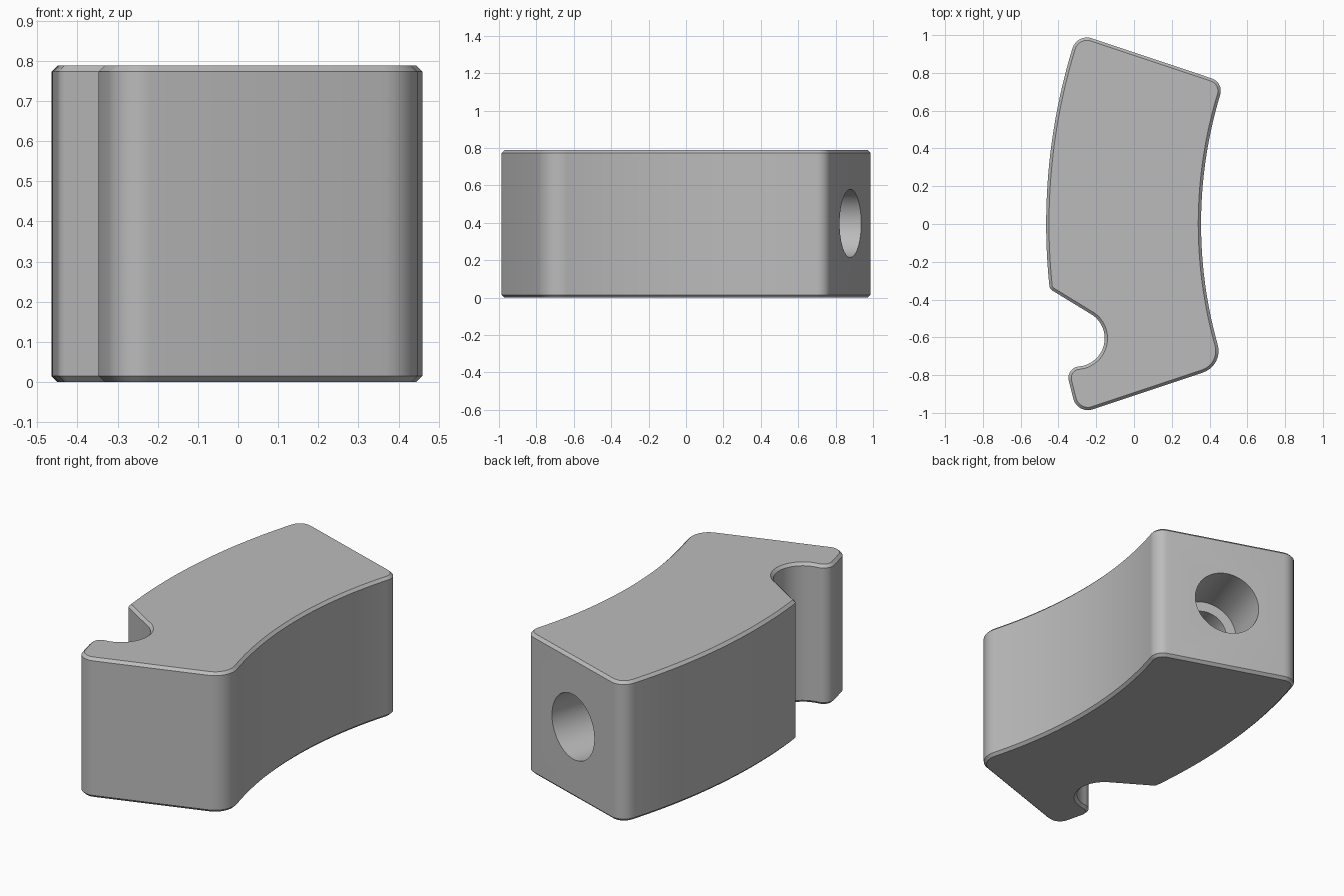
import bpy, bmesh
from math import sin, cos, tan, radians, pi
from mathutils import Vector

if "Cube" in bpy.data.objects:
    bpy.data.objects.remove(bpy.data.objects["Cube"], do_unlink=True)

HEIGHT, CHAMFER = 0.788, 0.015
RING_X, R_OUT, R_IN, HALF = 2.715, 3.18, 2.36, 18.5  # ring segment

grey = bpy.data.materials.new("plain grey")
grey.use_nodes = True
colour = (0.5, 0.5, 0.5, 1)
grey.diffuse_color = colour
grey.node_tree.nodes["Principled BSDF"].inputs["Base Color"].default_value = colour


def ring(radius, degrees):
    a = radians(degrees)
    return RING_X - radius * cos(a), radius * sin(a)


def arc(point, start, end, steps):
    """Sharp outline points along an arc, given a point function of the angle."""
    return [(*point(start + (end - start) * i / steps), 0) for i in range(steps + 1)]


def notch(degrees):
    a = radians(degrees)
    return -0.305 + 0.15 * cos(a), -0.605 + 0.15 * sin(a)


def rounded(corners, steps=8):
    """Replace each (x, y, radius) corner by a fillet."""
    result = []
    for i, (x, y, r) in enumerate(corners):
        p = Vector((x, y))
        if r == 0:
            result.append(p)
            continue
        u = (Vector(corners[i - 1][:2]) - p).normalized()
        v = (Vector(corners[(i + 1) % len(corners)][:2]) - p).normalized()
        half = u.angle(v) / 2
        centre = p + (u + v).normalized() * r / sin(half)
        a = p + u * r / tan(half) - centre
        b = p + v * r / tan(half) - centre
        sweep = a.angle(b)
        for k in range(steps + 1):
            t = k / steps
            result.append(centre + (a * sin((1 - t) * sweep) + b * sin(t * sweep)) / sin(sweep))
    return result


# Outline: outer wall, notch, hook, front end, inner wall, back end
outline = rounded(
    [(*ring(R_OUT, HALF), 0.08)]
    + arc(lambda a: ring(R_OUT, a), 17, -5.4, 24)
    + [(*ring(R_OUT, -6.2), 0.035)]
    + arc(notch, 53, -84, 18)
    + [(-0.362, -0.763, 0.06), (*ring(R_OUT, -HALF), 0.08), (*ring(R_IN, -HALF), 0.12)]
    + arc(lambda a: ring(R_IN, a), -15.6, 16.5, 28)
    + [(*ring(R_IN, HALF), 0.07)])

# Body: extruded outline with chamfered rims
bm = bmesh.new()
base = bm.faces.new([bm.verts.new((p.x, p.y, 0)) for p in outline])
top = bmesh.ops.extrude_face_region(bm, geom=[base], use_keep_orig=True)["geom"]
bmesh.ops.translate(bm, vec=(0, 0, HEIGHT), verts=[g for g in top if isinstance(g, bmesh.types.BMVert)])
bmesh.ops.recalc_face_normals(bm, faces=bm.faces)
rims = [e for e in bm.edges if abs(e.verts[0].co.z - e.verts[1].co.z) < 1e-4]
bmesh.ops.bevel(bm, geom=rims, offset=CHAMFER, offset_type='OFFSET', segments=1, affect='EDGES')
mesh = bpy.data.meshes.new("curved_block")
bm.to_mesh(mesh)
bm.free()
mesh.materials.append(grey)
block = bpy.data.objects.new("curved_block", mesh)
bpy.context.collection.objects.link(block)

# Stepped bore into the back end, square to its face
axis = Vector((sin(radians(HALF)), cos(radians(HALF)), 0))
mouth = Vector((*ring((R_OUT + R_IN) / 2, HALF), HEIGHT / 2 + 0.003))
for name, radius, depth in (("wide_bore", 0.182, 0.33), ("narrow_bore", 0.125, 0.8)):
    bpy.ops.mesh.primitive_cylinder_add(
        vertices=48, radius=radius, depth=depth + 0.1,
        location=mouth - axis * (depth - 0.1) / 2,
        rotation=axis.to_track_quat('Z', 'Y').to_euler())
    cutter = bpy.context.object
    cutter.name = name
    cutter.hide_render = True
    cutter.data.materials.append(grey)
    cut = block.modifiers.new(name, 'BOOLEAN')
    cut.operation, cut.solver, cut.object = 'DIFFERENCE', 'EXACT', cutter
    bpy.context.view_layer.objects.active = block
    bpy.ops.object.modifier_apply(modifier=name)
    bpy.data.objects.remove(cutter, do_unlink=True)

bpy.ops.object.select_all(action='DESELECT')
block.select_set(True)
bpy.context.view_layer.objects.active = block
bpy.ops.object.shade_smooth_by_angle(angle=radians(30))
